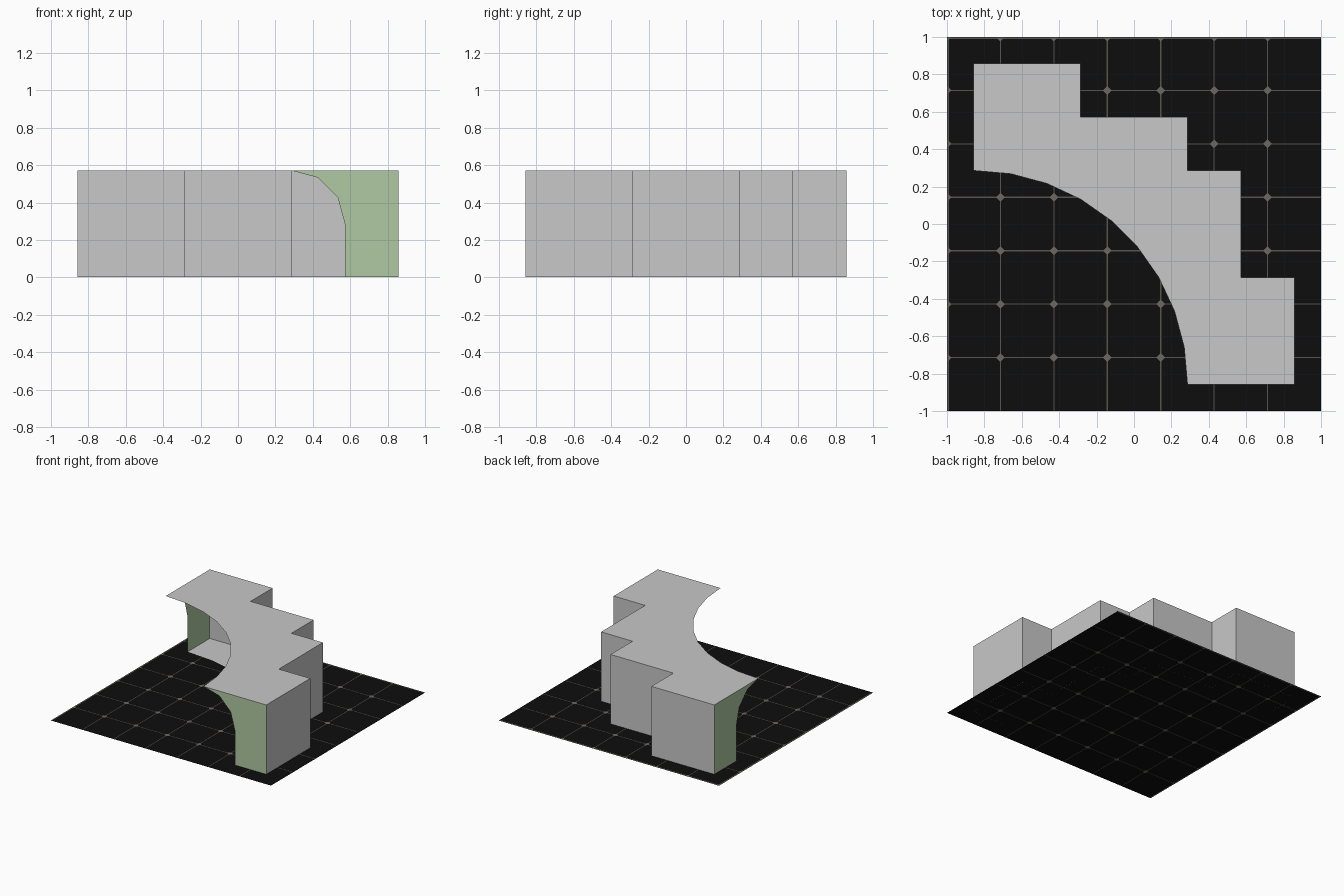
import bpy, math

if "Cube" in bpy.data.objects:
    bpy.data.objects.remove(bpy.data.objects["Cube"])

U = 2 / 7                      # one grid tile
H = 2 * U                      # wall height
C = -3 * U                     # arc centre (x and y)
SEG = 9                        # arc segments


def material(name, rgb):
    m = bpy.data.materials.new(name)
    m.diffuse_color = (*rgb, 1)
    m.use_nodes = True
    m.node_tree.nodes["Principled BSDF"].inputs["Base Color"].default_value = m.diffuse_color
    return m


GREY = material("light grey", (0.58, 0.58, 0.58))
GREEN = material("pale green", (0.434, 0.584, 0.366))
BLACK = material("black", (0.004, 0.004, 0.004))
LINE = material("line brown", (0.10, 0.09, 0.075))
DOT = material("mark brown grey", (0.15, 0.138, 0.118))


def add(name, verts, faces, mat):
    me = bpy.data.meshes.new(name)
    me.from_pydata(verts, [], faces)
    me.materials.append(mat)
    me.update()
    ob = bpy.data.objects.new(name, me)
    bpy.context.collection.objects.link(ob)
    return ob


def arc(r):
    """Quarter circle from the left end round to the front end."""
    return [(C + r * math.sin(math.pi / 2 * i / SEG),
             C + r * math.cos(math.pi / 2 * i / SEG)) for i in range(SEG + 1)]


# stepped outer outline, front end to left end
steps = [(3, -3), (3, -1), (2, -1), (2, 1), (1, 1), (1, 2), (-1, 2), (-1, 3), (-3, 3)]
outer = [(x * U, y * U) for x, y in steps]


def slab(name, r, z, up):
    pts = [(x, y, z) for x, y in arc(r) + outer]
    idx = list(range(len(pts)))
    add(name, pts, [idx[::-1] if not up else idx], GREY)


# roof and inner floor; the curved inner side is open
slab("roof", 4 * U, H, True)
slab("inner_floor", 5 * U, 0.0045, True)

# stepped outer walls
n = len(outer)
wall_verts = [(x, y, 0.001) for x, y in outer] + [(x, y, H) for x, y in outer]
add("outer_walls", wall_verts, [(i, i + 1, n + i + 1, n + i) for i in range(n - 1)], GREY)

# end panels with the quarter-round edge
profile = [(3 * U, 0.001), (3 * U, H)]
profile += [(U + U * math.sin(math.radians(a)), U + U * math.cos(math.radians(a)))
            for a in (0, 30, 60, 90)]
profile.append((2 * U, 0.001))
k = list(range(len(profile)))
add("front_end_panel", [(p, C, z) for p, z in profile], [k[::-1]], GREEN)
add("left_end_panel", [(C, p, z) for p, z in profile], [k], GREEN)

# base plate
add("base_plate", [(-1, -1, 0.0015), (1, -1, 0.0015), (1, 1, 0.0015), (-1, 1, 0.0015)],
    [(0, 1, 2, 3)], BLACK)


def clip(v):
    return max(-1, min(1, v))


# grid lines and diamond marks on both sides of the plate
for side, z, up in (("upper", 0.003, True), ("lower", 0.0, False)):
    lv, lf, dv, df = [], [], [], []

    def face(vs, fs, pts, zz):
        b = len(vs)
        vs.extend((clip(x), clip(y), zz) for x, y in pts)
        f = [b, b + 1, b + 2, b + 3]
        fs.append(f if up else f[::-1])

    zl = z - 0.0005 if up else z + 0.0005
    for i in range(7):
        p = -1 + i * U
        w = 0.003 if i else 0.011
        face(lv, lf, [(p - w, -1), (p + w, -1), (p + w, 1), (p - w, 1)], zl)
        face(lv, lf, [(-1, -p - w), (1, -p - w), (1, -p + w), (-1, -p + w)], zl)
        for j in range(7):
            q, r = 1 - j * U, 0.024
            face(dv, df, [(p - r, q), (p, q - r), (p + r, q), (p, q + r)], z)
    add(side + "_grid_lines", lv, lf, LINE)
    add(side + "_diamond_marks", dv, df, DOT)
